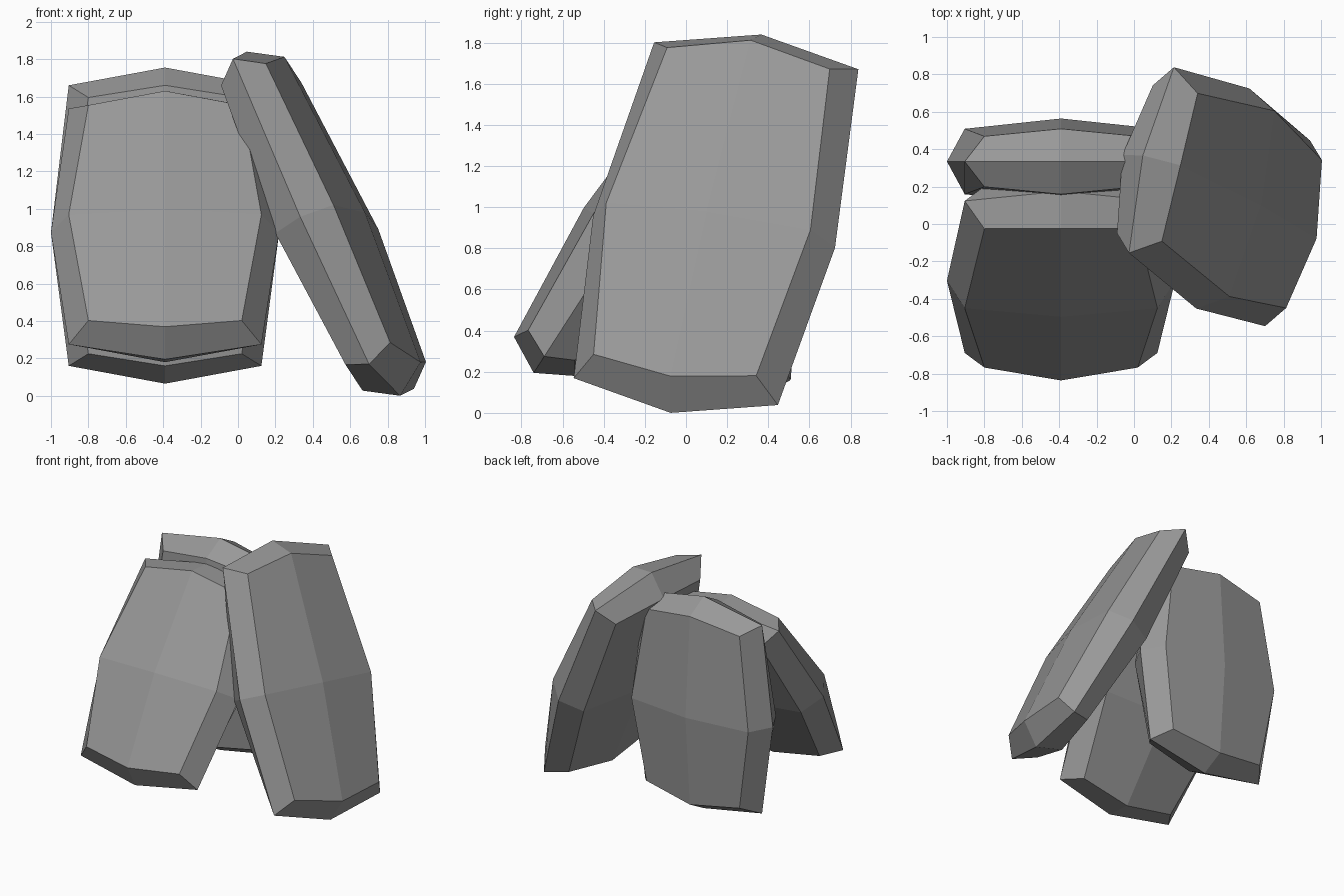
import bpy, bmesh
from math import radians

if "Cube" in bpy.data.objects:
    bpy.data.objects.remove(bpy.data.objects["Cube"])

# Half extents of a slab at its corners, edge midpoints and face centres
WIDTH = (0.41, 0.515, 0.61)
DEPTH = (0.135, 0.175, 0.23)
HEIGHT = (0.685, 0.75, 0.845)
WAIST = -0.037   # the widest ring sits slightly below the middle

stone = bpy.data.materials.new("dark_grey_stone")
stone.diffuse_color = (0.314, 0.314, 0.314, 1)
stone.use_nodes = True
stone.node_tree.nodes["Principled BSDF"].inputs["Base Color"].default_value = stone.diffuse_color


def slab(name, location, rotation, stretch=1.0):
    """Faceted stone: a once-subdivided box swollen towards its face centres."""
    bm = bmesh.new()
    bmesh.ops.create_cube(bm, size=2)
    bmesh.ops.subdivide_edges(bm, edges=bm.edges[:], cuts=1, use_grid_fill=True)
    for v in bm.verts:
        signs = [round(c) for c in v.co]
        kind = 3 - sum(abs(s) for s in signs)   # 0 corner, 1 edge, 2 face centre
        z = signs[2] * HEIGHT[kind] if signs[2] else WAIST
        v.co = (signs[0] * WIDTH[kind], signs[1] * DEPTH[kind], z * stretch)
    bmesh.ops.recalc_face_normals(bm, faces=bm.faces[:])
    mesh = bpy.data.meshes.new(name)
    bm.to_mesh(mesh)
    bm.free()
    mesh.materials.append(stone)
    obj = bpy.data.objects.new(name, mesh)
    obj.location = location
    obj.rotation_euler = [radians(a) for a in rotation]
    bpy.context.collection.objects.link(obj)
    return obj


# Upright slab at the back, one leaning on it, one tall slab leaning at the right
slab("back_slab", (-0.39, 0.334, 0.91), (0, 0, 0))
slab("front_leaning_slab", (-0.39, -0.283, 0.905), (-32.8, 0, 0))
slab("right_leaning_slab", (0.457, 0.146, 0.92), (-25.9, 7.3, 76.4), stretch=1.22)
